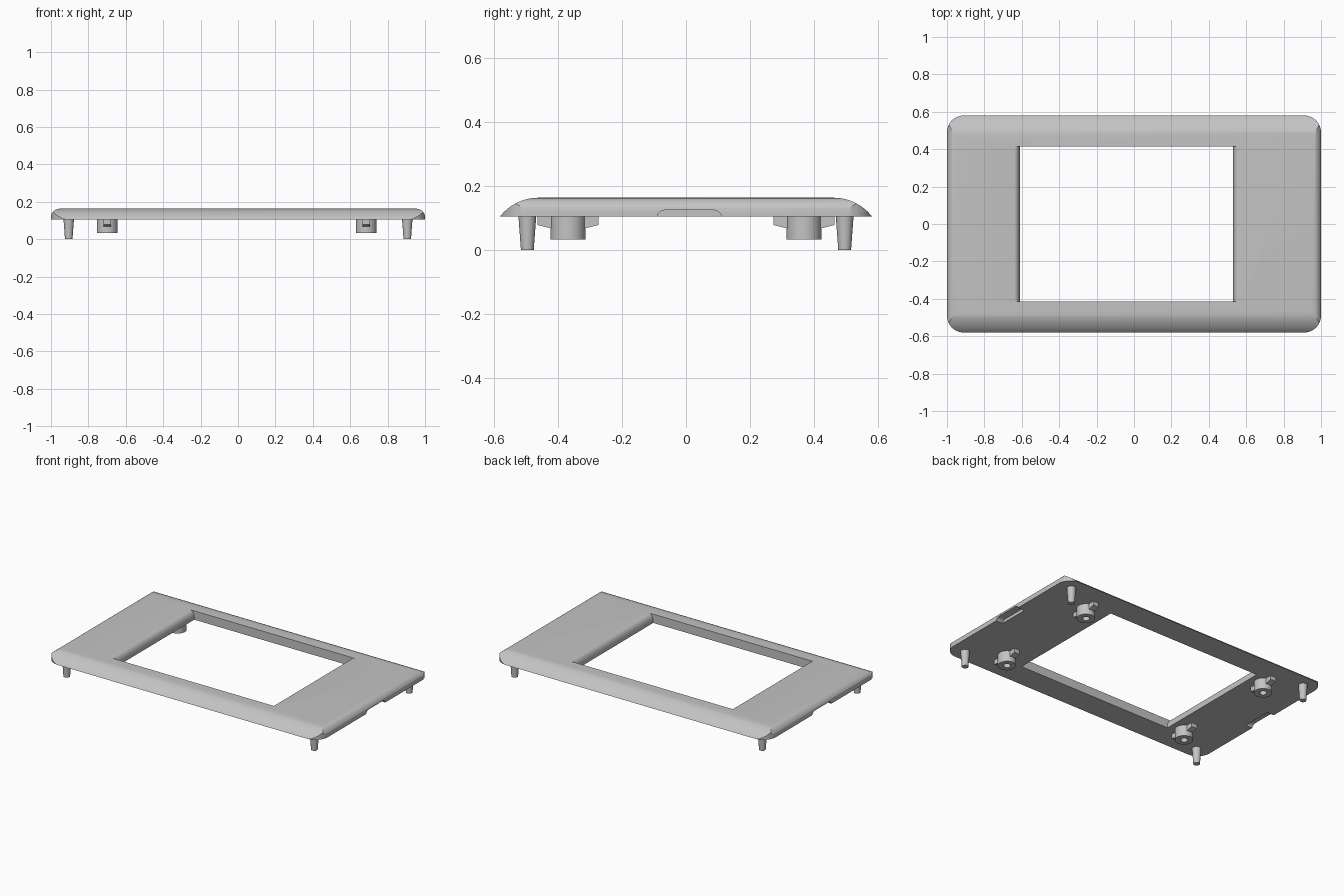
import bpy
import bmesh
from math import sin, cos, pi, radians, sqrt

if "Cube" in bpy.data.objects:
    bpy.data.objects.remove(bpy.data.objects["Cube"], do_unlink=True)

grey = bpy.data.materials.new("light grey plastic")
grey.use_nodes = True
colour = (0.55, 0.55, 0.55, 1)
grey.diffuse_color = colour
for node in grey.node_tree.nodes:
    if node.type == "BSDF_PRINCIPLED":
        node.inputs["Base Color"].default_value = colour

BASE, TOP = 0.105, 0.163      # underside and top of the plate
HALF_X, HALF_Y = 1.0, 0.58


def finish(name, bm):
    bmesh.ops.recalc_face_normals(bm, faces=bm.faces)
    mesh = bpy.data.meshes.new(name)
    bm.to_mesh(mesh)
    bm.free()
    mesh.materials.append(grey)
    obj = bpy.data.objects.new(name, mesh)
    bpy.context.collection.objects.link(obj)
    return obj


def prism(name, outline, axis, lo, hi):
    """Extrude a 2D outline along an axis; the outline keeps the other two axes in order."""
    bm = bmesh.new()

    def place(p, t):
        co = list(p)
        co.insert("xyz".index(axis), t)
        return bm.verts.new(co)
    a = [place(p, lo) for p in outline]
    b = [place(p, hi) for p in outline]
    bm.faces.new(a)
    bm.faces.new(b)
    for i in range(len(a)):
        j = (i + 1) % len(a)
        bm.faces.new((a[i], a[j], b[j], b[i]))
    return finish(name, bm)


def lathe(name, profile, centre, steps=32):
    """Turn an (r, z) profile around a vertical axis."""
    bm = bmesh.new()
    verts = [bm.verts.new((r, 0, z)) for r, z in profile]
    edges = [bm.edges.new(pair) for pair in zip(verts, verts[1:])]
    bmesh.ops.spin(bm, geom=verts + edges, axis=(0, 0, 1), cent=(0, 0, 0),
                   angle=2 * pi, steps=steps)
    bmesh.ops.remove_doubles(bm, verts=bm.verts, dist=1e-5)
    obj = finish(name, bm)
    obj.location = (*centre, 0)
    smooth(obj)
    return obj


def smooth(obj):
    select(obj)
    bpy.ops.object.shade_smooth_by_angle(angle=radians(25))


def select(obj):
    bpy.ops.object.select_all(action="DESELECT")
    obj.select_set(True)
    bpy.context.view_layer.objects.active = obj


def combine(obj, tool, operation):
    mod = obj.modifiers.new(operation, "BOOLEAN")
    mod.operation, mod.solver, mod.object = operation, "EXACT", tool
    select(obj)
    bpy.ops.object.modifier_apply(modifier=mod.name)
    bpy.data.objects.remove(tool, do_unlink=True)


def arc(cx, cy, rx, ry, start, end, n=12):
    return [(cx + rx * cos(radians(start + (end - start) * i / n)),
             cy + ry * sin(radians(start + (end - start) * i / n))) for i in range(n + 1)]


def mirrored(half):
    """Close a symmetric outline from its positive half."""
    return half + [(-x, z) for x, z in reversed(half)]


# Plate: long sides swept by a shallow arc, short ends by a tight one
radius = 0.153
long_side = arc(0.46, TOP - radius, radius, radius, 38.4, 90, 16)
long_side[0] = (HALF_Y, BASE)
plate = prism("plate", mirrored(long_side), "x", -1.1, 1.1)
short_end = [(HALF_X, BASE)] + arc(0.95, 0.118, 0.05, TOP - 0.118, 0, 90)
combine(plate, prism("end_shape", mirrored(short_end), "y", -0.8, 0.8), "INTERSECT")

# Rounded plan corners
corner = 0.09
plan = []
for quarter, (sx, sy) in enumerate(((1, 1), (-1, 1), (-1, -1), (1, -1))):
    plan += arc(sx * (HALF_X - corner), sy * (HALF_Y - corner), corner, corner,
                quarter * 90, quarter * 90 + 90)
combine(plate, prism("plan_shape", plan, "z", 0, 0.3), "INTERSECT")

# Window, off centre, with rounded upper edges on its short sides
left, right, lip, drop = -0.61, 0.53, 0.03, 0.045
opening = [(left, 0), (right, 0)]
opening += arc(right + lip, TOP - drop, lip, drop, 180, 90, 8)
opening += [(right + lip, 0.3), (left - lip, 0.3)]
opening += arc(left - lip, TOP - drop, lip, drop, 90, 0, 8)
combine(plate, prism("window", opening, "y", -0.415, 0.415), "DIFFERENCE")

# Pry notches under both short ends
notch = [(-0.09, 0.05), (0.11, 0.05)]
notch += arc(0.08, BASE, 0.03, 0.02, 0, 90, 6) + arc(-0.06, BASE, 0.03, 0.02, 90, 180, 6)
for lo, hi in ((0.95, 1.1), (-1.1, -0.95)):
    combine(plate, prism("notch", notch, "x", lo, hi), "DIFFERENCE")
smooth(plate)

# Tapered pegs, and hollow bosses with a rib on either side
peg = [(0, 0), (0.02, 0), (0.028, BASE + 0.003), (0, BASE + 0.003)]
boss = [(0, 0.085), (0.022, 0.085), (0.022, 0.033), (0.055, 0.033),
        (0.055, BASE + 0.003), (0, BASE + 0.003)]
for side, sx, boss_x in (("left", 1, 0.685), ("right", -1, -0.7)):
    for end, sy in (("front", -1), ("back", 1)):
        tag = end + "_" + side
        lathe("peg_" + tag, peg, (sx * 0.905, sy * 0.495))
        y = sy * 0.368
        lathe("boss_" + tag, boss, (boss_x, y))
        for label, d in (("outer", sy), ("inner", -sy)):
            rib = [(y + d * 0.04, 0.064), (y + d * 0.095, 0.078),
                   (y + d * 0.095, BASE + 0.003), (y + d * 0.04, BASE + 0.003)]
            prism("rib_" + label + "_" + tag, rib, "x", boss_x - 0.02, boss_x + 0.02)
